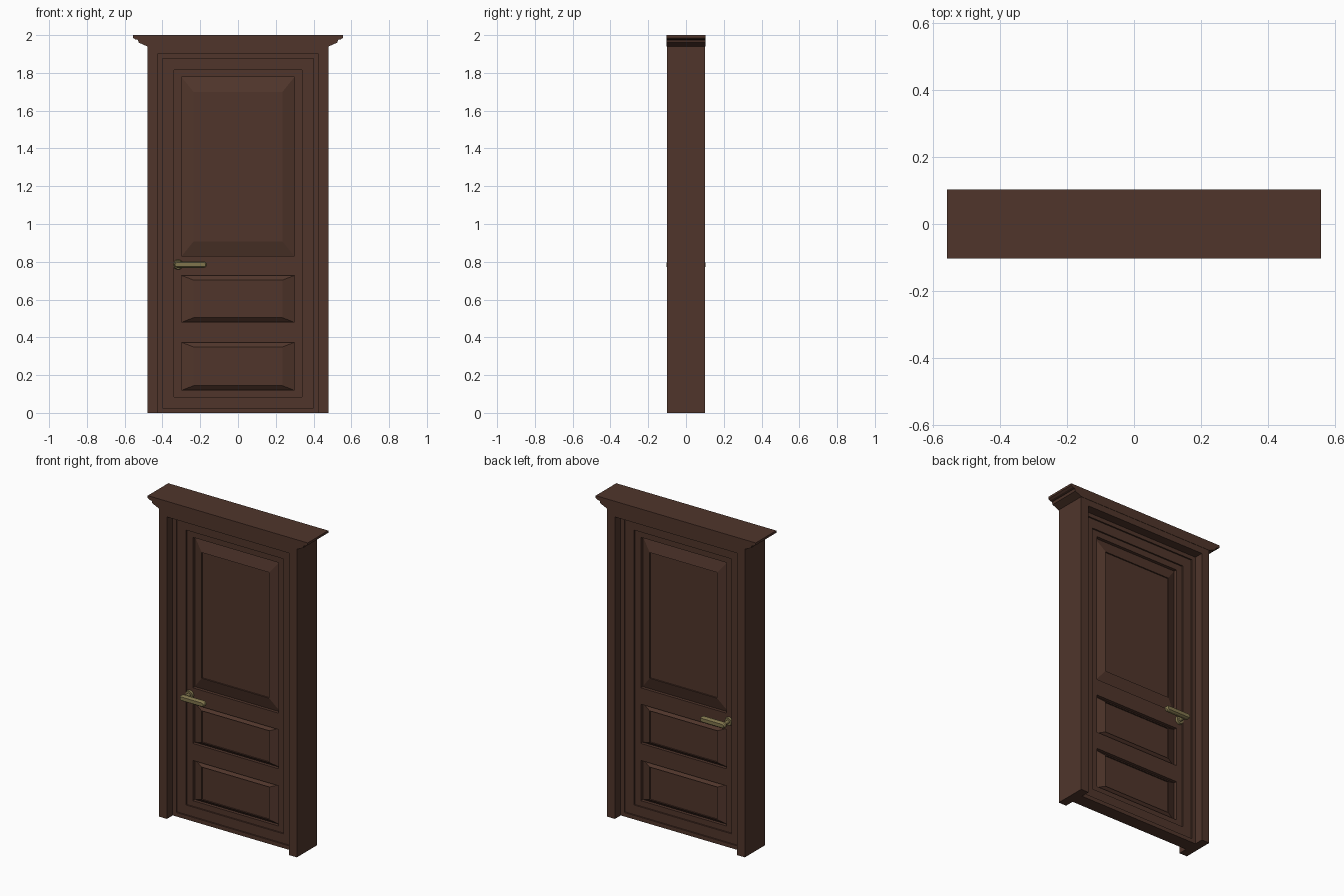
import bpy, bmesh, math
from mathutils import Matrix, Vector

if "Cube" in bpy.data.objects:
    bpy.data.objects.remove(bpy.data.objects["Cube"])


def material(name, rgb):
    m = bpy.data.materials.new(name)
    m.diffuse_color = (*rgb, 1)
    m.use_nodes = True
    m.node_tree.nodes["Principled BSDF"].inputs["Base Color"].default_value = m.diffuse_color
    return m


WOOD = material("dark_wood", (0.08, 0.036, 0.024))
BRASS = material("aged_brass", (0.22, 0.18, 0.075))


def finish(name, bm, mat):
    bmesh.ops.remove_doubles(bm, verts=bm.verts, dist=1e-5)
    bmesh.ops.recalc_face_normals(bm, faces=bm.faces)
    me = bpy.data.meshes.new(name)
    bm.to_mesh(me)
    bm.free()
    me.materials.append(mat)
    ob = bpy.data.objects.new(name, me)
    bpy.context.collection.objects.link(ob)
    return ob


def extrude_profile(name, half, depth):
    """Extrude a left/right symmetric x-z outline through the wall thickness."""
    bm = bmesh.new()
    pts = half + [(-x, z) for x, z in reversed(half)]
    f = bm.faces.new([bm.verts.new((x, -depth, z)) for x, z in pts])
    ext = bmesh.ops.extrude_face_region(bm, geom=[f])
    moved = [g for g in ext["geom"] if isinstance(g, bmesh.types.BMVert)]
    bmesh.ops.translate(bm, verts=moved, vec=(0, 2 * depth, 0))
    return finish(name, bm, WOOD)


def nested_rects(name, rects, cap):
    """Bridge nested rectangles (half width, z0, z1, y) on both door faces."""
    bm = bmesh.new()
    for s in (1, -1):
        loops = [[bm.verts.new((x, s * y, z)) for x, z in
                  ((-w, z0), (w, z0), (w, z1), (-w, z1))] for w, z0, z1, y in rects]
        for a, b in zip(loops, loops[1:]):
            for i in range(4):
                j = (i + 1) % 4
                bm.faces.new((a[i], a[j], b[j], b[i]))
        if cap:
            bm.faces.new(loops[-1])
    return finish(name, bm, WOOD)


# Casing and cornice
extrude_profile("door_casing", [(0.425, 1.90), (0.425, 0), (0.48, 0), (0.48, 1.94)], 0.1)
extrude_profile("cornice", [(0.48, 1.94), (0.525, 1.96), (0.53, 1.975),
                            (0.545, 1.978), (0.557, 1.986), (0.557, 2.0)], 0.102)

# Stepped border of the leaf
FACE = 0.024
nested_rects("leaf_border", [
    (0.425, 0, 1.90, 0), (0.425, 0, 1.90, 0.042), (0.40, 0.025, 1.875, 0.042),
    (0.40, 0.025, 1.875, 0.033), (0.34, 0.085, 1.815, 0.033),
    (0.34, 0.085, 1.815, FACE)], False)

# Flat stiles and rails around three panel openings
PANELS = [(0.12, 0.373, 0.024), (0.48, 0.727, 0.024), (0.83, 1.777, 0.078)]
bm = bmesh.new()
xs = [-0.34, -0.298, 0.298, 0.34]
zs = [0.085] + [z for p in PANELS for z in p[:2]] + [1.815]
for s in (1, -1):
    for i in range(3):
        for k in range(len(zs) - 1):
            if i == 1 and k % 2 == 1:
                continue
            bm.faces.new([bm.verts.new((x, -s * FACE, z)) for x, z in
                          ((xs[i], zs[k]), (xs[i + 1], zs[k]),
                           (xs[i + 1], zs[k + 1]), (xs[i], zs[k + 1]))][::s])
# keep front and back faces pointing outwards
ob = finish("stiles_and_rails", bm, WOOD)
for p in ob.data.polygons:
    if p.normal.y * p.center.y < 0:
        p.flip()

# Bevelled panels
for n, (z0, z1, m) in enumerate(PANELS):
    w = 0.235
    nested_rects(f"panel_{n + 1}", [
        (0.298, z0, z1, FACE), (0.298, z0, z1, 0.004),
        (w, z0 + m, z1 - m, 0.026), (w, z0 + m, z1 - m, 0.018)], True)


# Lever handles on both sides
def cylinder(name, start, end, r1, r2, segs=24):
    a, b = Vector(start), Vector(end)
    bm = bmesh.new()
    rot = (b - a).to_track_quat('Z', 'Y').to_matrix().to_4x4()
    bmesh.ops.create_cone(bm, cap_ends=True, segments=segs, radius1=r1, radius2=r2,
                          depth=(b - a).length, matrix=Matrix.Translation((a + b) / 2) @ rot)
    return finish(name, bm, BRASS)


def lever(name, s):
    """Rounded bar with a bevelled front, reaching towards the door centre."""
    bm = bmesh.new()
    loops = []
    for r, y in ((0.012, 0.074), (0.017, 0.079), (0.017, 0.094), (0.011, 0.103)):
        ring = []
        for cx, a0 in ((-0.182, -90), (-0.322, 90)):
            for i in range(9):
                a = math.radians(a0 + i * 22.5)
                ring.append(bm.verts.new((cx + r * math.cos(a), s * y, 0.785 + r * math.sin(a))))
        loops.append(ring)
    for a, b in zip(loops, loops[1:]):
        for i in range(len(a)):
            j = (i + 1) % len(a)
            bm.faces.new((a[i], a[j], b[j], b[i]))
    bm.faces.new(loops[0])
    bm.faces.new(loops[-1])
    return finish(name, bm, BRASS)


for s, side in ((-1, "front"), (1, "back")):
    hx, hz = -0.317, 0.785
    parts = [
        cylinder(f"{side}_rosette", (hx, s * 0.022, hz), (hx, s * 0.036, hz), 0.027, 0.023),
        cylinder(f"{side}_spindle", (hx, s * 0.03, hz), (hx, s * 0.085, hz), 0.011, 0.011),
        lever(f"{side}_lever", s)]
    for o in parts:
        bpy.ops.object.select_all(action='DESELECT')
        o.select_set(True)
        bpy.context.view_layer.objects.active = o
        bpy.ops.object.shade_smooth_by_angle(angle=math.radians(30))
